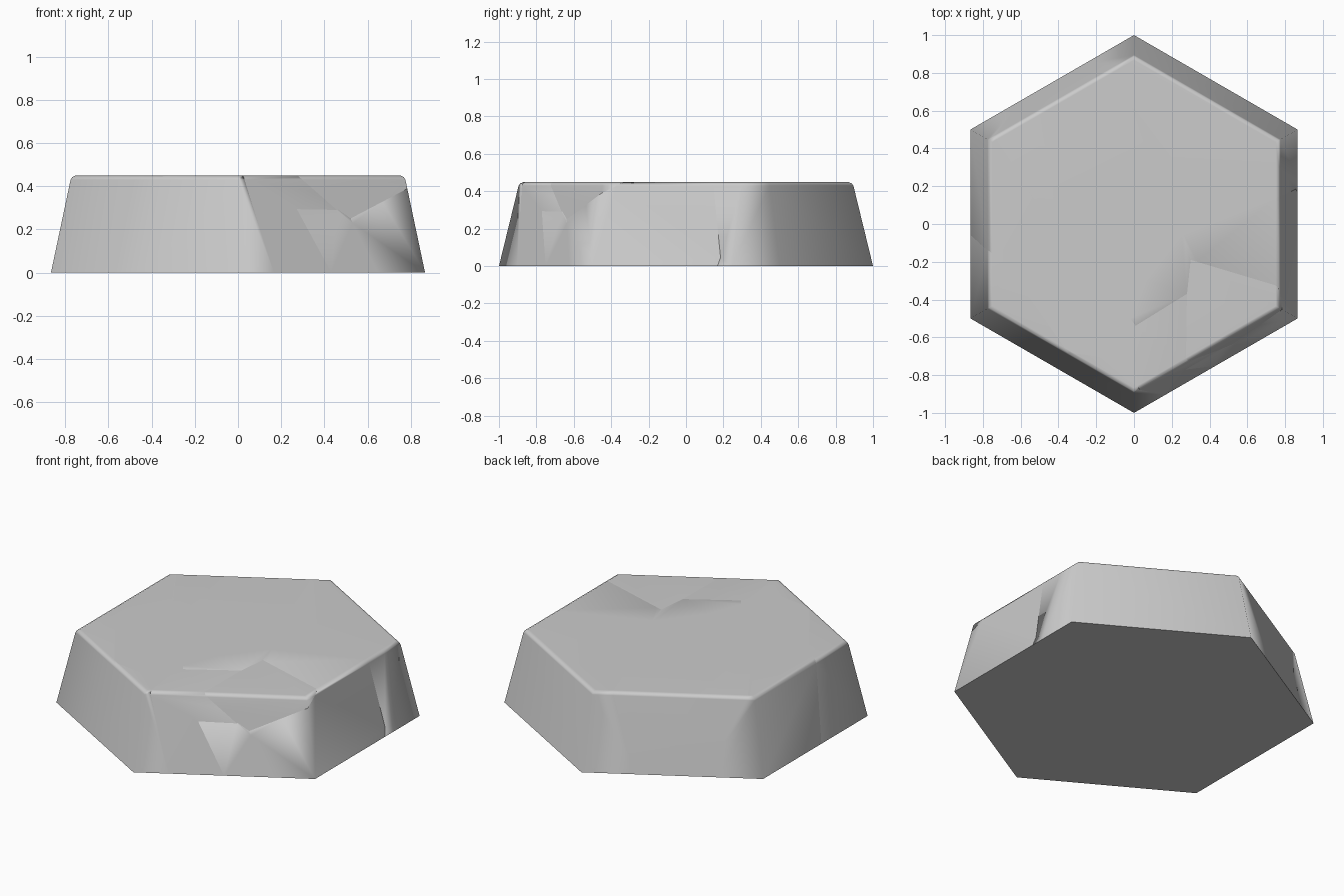
import bpy, bmesh, math

if "Cube" in bpy.data.objects:
    bpy.data.objects.remove(bpy.data.objects["Cube"])

H = 0.45

# Crack junctions: top x, y and bottom x, y (outer ones lie beyond the slab)
J = {
    "a": (.09, .35, .12, .34), "b": (.07, .28, .10, .30), "c": (.20, -.02, .30, -.05),
    "d": (.06, -.29, .15, -.15), "e": (-.13, -.71, -.10, -.66), "g": (-.35, -.68, -.40, -.62),
    "h": (-.58, -.05, -.56, -.05), "j": (-.50, .07, -.48, .07), "k": (-.42, .10, -.35, .15),
    "n": (-.67, -.22, -.68, -.20), "w": (-.02, -.50, .10, -.30), "r": (.26, -.05, .51, -.10),
    "p": (.30, -.19, .80, -1.20), "q": (.28, -.37, .78, -1.20),
    "J": (-.92, .75, -.75, .90), "N": (-1.1, .12, -1.1, .12), "M": (-.62, -1.1, -.62, -1.1),
    "S": (1.1, -.43, 1.6, -1.44), "T": (.27, -1.1, .77, -2.1), "U": (.95, .21, .95, .22),
    "V": (.05, -1.1, .20, -1.2), "X": (.95, .287, .95, .24), "Y": (-.19, 1.1, -.30, 1.0),
    "Z": (-.56, .92, -.38, 1.02),
    "1": (.95, 1.1, .95, 1.1), "2": (1.3, -1.2, 1.8, -2.2), "3": (-1.2, -.9, -1.2, -.9),
    "4": (-1.3, .4, -1.3, .4),
}

# Each chunk as a loop of junctions
CHUNKS = {
    "back_right": "aX1Y", "right_wedge": "abcrUX", "right": "rUSp", "front_right_top": "pS2Tq",
    "centre_front": "crpqwd", "front": "qTVw", "front_left": "wVMge", "left_front_top": "hdwegn",
    "centre": "jkbcdh", "left_back": "jJ4Nnh", "back_left": "jJZk", "back": "kZYab",
    "left_front": "nN3Mg",
}


def make_object(name, bm):
    bmesh.ops.recalc_face_normals(bm, faces=bm.faces)
    me = bpy.data.meshes.new(name)
    bm.to_mesh(me)
    bm.free()
    ob = bpy.data.objects.new(name, me)
    bpy.context.collection.objects.link(ob)
    return ob


# Whole slab: tapered hexagon with a softly rounded top rim
def make_slab():
    bm = bmesh.new()
    rings = []
    for r, z in ((1, 0), (.895, .43), (.886, .442), (.867, H)):
        rings.append([bm.verts.new((r * math.sin(i * math.pi / 3),
                                    r * math.cos(i * math.pi / 3), z)) for i in range(6)])
    for lo, hi in zip(rings, rings[1:]):
        for i in range(6):
            k = (i + 1) % 6
            bm.faces.new((lo[i], lo[k], hi[k], hi[i]))
    bm.faces.new(rings[0])
    bm.faces.new(rings[-1])
    return make_object("whole_slab", bm)


# Slanted prism around one chunk; neighbours share the same wall diagonals
def make_prism(name, loop):
    bm = bmesh.new()

    def vert(key, z):
        x0, y0, x1, y1 = J[key]
        t = (H - z) / H
        return bm.verts.new((x0 + (x1 - x0) * t, y0 + (y1 - y0) * t, z))

    top = {k: vert(k, H + .02) for k in loop}
    bot = {k: vert(k, -.02) for k in loop}
    for u, v in zip(loop, loop[1:] + loop[0]):
        u, v = sorted((u, v))
        bm.faces.new((bot[u], bot[v], top[v]))
        bm.faces.new((bot[u], top[v], top[u]))
    bm.faces.new([top[k] for k in loop])
    bm.faces.new([bot[k] for k in loop])
    return make_object(name, bm)


slab = make_slab()
slab.hide_render = True

# Cut every chunk out of the slab
for name, loop in CHUNKS.items():
    ob = make_prism(name + "_chunk", loop)
    mod = ob.modifiers.new("cut", 'BOOLEAN')
    mod.operation = 'INTERSECT'
    mod.solver = 'EXACT'
    mod.object = slab
    bpy.ops.object.select_all(action='DESELECT')
    ob.select_set(True)
    bpy.context.view_layer.objects.active = ob
    bpy.ops.object.modifier_apply(modifier=mod.name)
    bpy.ops.object.shade_smooth_by_angle(angle=math.radians(62))
    weighted = ob.modifiers.new("flat_top_shading", 'WEIGHTED_NORMAL')
    weighted.keep_sharp = True

bpy.data.objects.remove(slab)
